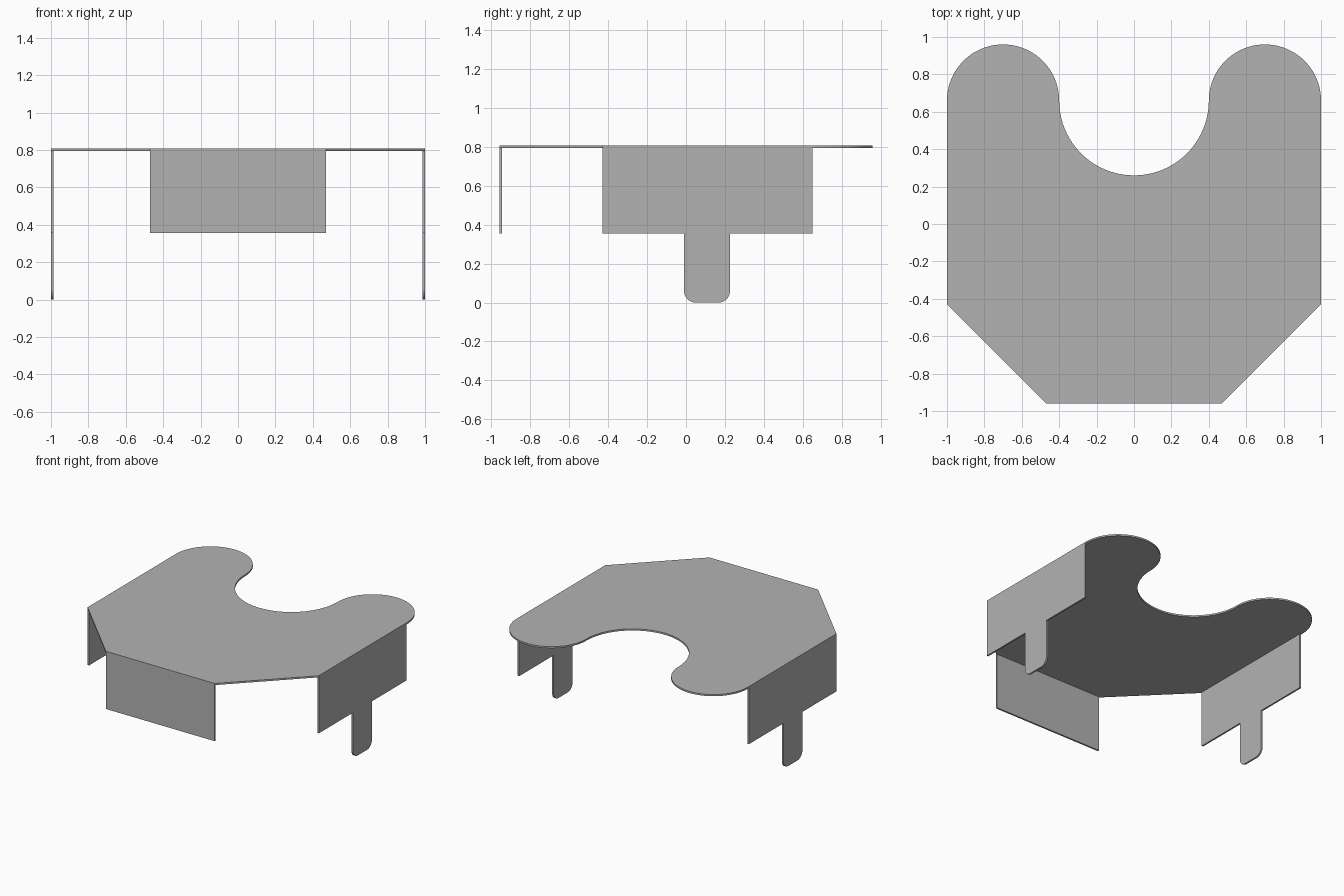
import bpy
import bmesh
from math import cos, sin, pi, radians
from mathutils import Vector

cube = bpy.data.objects.get("Cube")
if cube:
    bpy.data.objects.remove(cube, do_unlink=True)

TOP, SHEET, HEM = 0.807, 0.013, 0.356
HALF, FRONT, FRONT_HALF, SIDE_FRONT, SIDE_BACK = 1.0, -0.96, 0.47, -0.43, 0.65
ARC_Y = 0.66

grey = bpy.data.materials.new("Plain grey")
grey.use_nodes = True
colour = (0.45, 0.45, 0.45, 1)
grey.diffuse_color = colour
grey.node_tree.nodes["Principled BSDF"].inputs["Base Color"].default_value = colour


def arc(cx, cy, r, start, end, steps):
    """Points on an arc, angles in degrees."""
    angles = [radians(start + (end - start) * i / steps) for i in range(steps + 1)]
    return [(cx + r * cos(a), cy + r * sin(a)) for a in angles]


def sheet(name, points, thickness_vector):
    """Cut a flat outline and extrude it into a sheet."""
    bm = bmesh.new()
    face = bm.faces.new([bm.verts.new(p) for p in points])
    out = bmesh.ops.extrude_face_region(bm, geom=[face])
    moved = [v for v in out["geom"] if isinstance(v, bmesh.types.BMVert)]
    bmesh.ops.translate(bm, verts=moved, vec=Vector(thickness_vector))
    bmesh.ops.remove_doubles(bm, verts=bm.verts, dist=0.0001)
    bmesh.ops.recalc_face_normals(bm, faces=bm.faces)
    mesh = bpy.data.meshes.new(name)
    bm.to_mesh(mesh)
    bm.free()
    mesh.materials.append(grey)
    obj = bpy.data.objects.new(name, mesh)
    bpy.context.collection.objects.link(obj)
    bpy.ops.object.select_all(action='DESELECT')
    obj.select_set(True)
    bpy.context.view_layer.objects.active = obj
    bpy.ops.object.shade_smooth_by_angle(angle=radians(30))
    return obj


# Desktop: chamfered front, two rounded wings, and a round cutout for the sitter
outline = [(-FRONT_HALF, FRONT), (FRONT_HALF, FRONT), (HALF, SIDE_FRONT)]
outline += arc(0.7, ARC_Y, 0.3, 0, 180, 40)
outline += arc(0, ARC_Y, 0.4, 0, -180, 48)[1:-1]
outline += arc(-0.7, ARC_Y, 0.3, 0, 180, 40)
outline += [(-HALF, SIDE_FRONT)]
sheet("desktop", [(x, y, TOP - SHEET) for x, y in outline], (0, 0, SHEET))

# Front modesty panel, flush with the desktop edge
under = TOP - SHEET
sheet("front_panel", [(-FRONT_HALF, FRONT, HEM), (FRONT_HALF, FRONT, HEM),
                      (FRONT_HALF, FRONT, under), (-FRONT_HALF, FRONT, under)],
      (0, SHEET, 0))

# Side panels, each with a round-cornered leg cut from the same sheet
LEG_FRONT, LEG_BACK, R = -0.01, 0.226, 0.06
profile = [(SIDE_FRONT, under), (SIDE_FRONT, HEM), (LEG_FRONT, HEM)]
profile += arc(LEG_FRONT + R, R, R, 180, 270, 10)
profile += arc(LEG_BACK - R, R, R, 270, 360, 10)
profile += [(LEG_BACK, HEM), (SIDE_BACK, HEM), (SIDE_BACK, under)]
for side, s in (("left", 1), ("right", -1)):
    sheet(side + "_panel_and_leg", [(s * HALF, y, z) for y, z in profile],
          (-s * SHEET, 0, 0))
